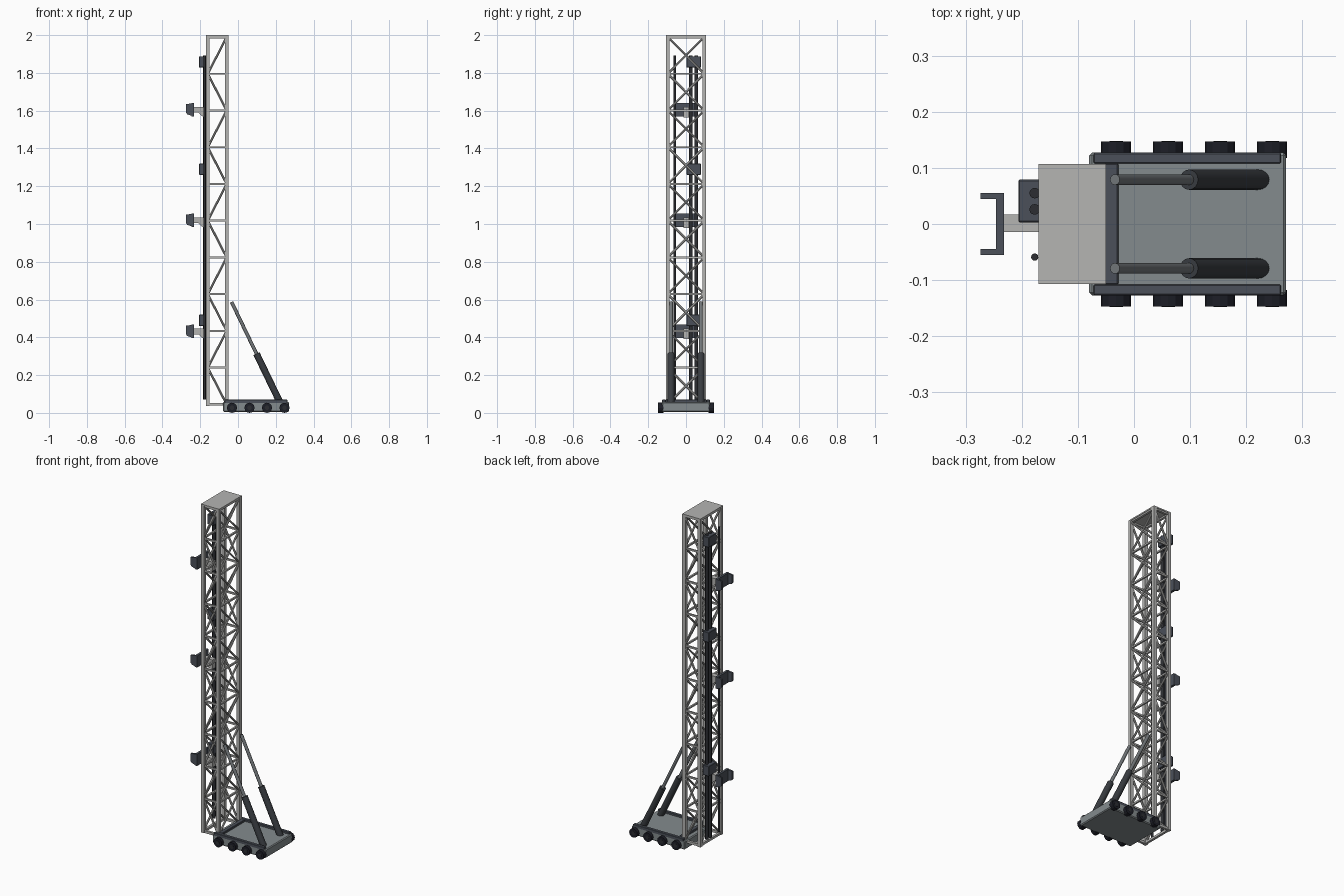
import bpy, bmesh, math
from mathutils import Vector, Matrix

if "Cube" in bpy.data.objects:
    bpy.data.objects.remove(bpy.data.objects["Cube"])


def material(name, r, g, b):
    m = bpy.data.materials.new(name)
    m.diffuse_color = (r, g, b, 1)
    m.use_nodes = True
    m.node_tree.nodes["Principled BSDF"].inputs["Base Color"].default_value = m.diffuse_color
    return m


MAST = material("light grey steel", 0.46, 0.46, 0.45)
DECK = material("deck grey", 0.23, 0.26, 0.27)
SLATE = material("slate frame", 0.07, 0.08, 0.10)
BARREL = material("dark barrel", 0.04, 0.045, 0.052)
ROD = material("piston grey", 0.17, 0.185, 0.195)
TYRE = material("wheel black", 0.012, 0.013, 0.02)
RAIL = material("rail black", 0.025, 0.027, 0.032)


def finish(name, bm, mat, bevel=0.0, smooth=False):
    bmesh.ops.recalc_face_normals(bm, faces=bm.faces)
    me = bpy.data.meshes.new(name)
    bm.to_mesh(me)
    bm.free()
    me.materials.append(mat)
    ob = bpy.data.objects.new(name, me)
    bpy.context.collection.objects.link(ob)
    if bevel:
        b = ob.modifiers.new("bevel", 'BEVEL')
        b.width, b.segments = bevel, 1
    if smooth:
        bpy.context.view_layer.objects.active = ob
        ob.select_set(True)
        bpy.ops.object.shade_smooth_by_angle(angle=math.radians(40))
        ob.select_set(False)
    return ob


def add_box(bm, x0, x1, y0, y1, z0, z1):
    m = Matrix.Translation(((x0 + x1) / 2, (y0 + y1) / 2, (z0 + z1) / 2))
    bmesh.ops.create_cube(bm, size=1, matrix=m @ Matrix.Diagonal((x1 - x0, y1 - y0, z1 - z0, 1)))


def box(name, mat, *dims, bevel=0.0):
    bm = bmesh.new()
    add_box(bm, *dims)
    return finish(name, bm, mat, bevel)


def add_tube(bm, a, b, r, sides=8):
    a, b = Vector(a), Vector(b)
    d = b - a
    m = Matrix.Translation((a + b) / 2) @ d.to_track_quat('Z', 'Y').to_matrix().to_4x4()
    bmesh.ops.create_cone(bm, cap_ends=True, segments=sides, radius1=r, radius2=r,
                          depth=d.length, matrix=m)


def tube(name, mat, a, b, r, sides=16, smooth=True):
    bm = bmesh.new()
    add_tube(bm, a, b, r, sides)
    return finish(name, bm, mat, smooth=smooth)


def prism(name, mat, xz, y0, y1):
    bm = bmesh.new()
    f = bm.faces.new([bm.verts.new((x, y0, z)) for x, z in xz])
    ext = bmesh.ops.extrude_face_region(bm, geom=[f])
    bmesh.ops.translate(bm, vec=(0, y1 - y0, 0),
                        verts=[v for v in ext['geom'] if isinstance(v, bmesh.types.BMVert)])
    return finish(name, bm, mat)


# Mast: four corner posts
X0, X1, Y, Z0, Z1, P = -0.17, -0.05, 0.107, 0.037, 2.0, 0.02
bm = bmesh.new()
for x in (X0, X1 - P):
    for y in (-Y, Y - P):
        add_box(bm, x, x + P, y, y + P, Z0, Z1 - 0.004)
finish("mast_posts", bm, MAST)
box("mast_top_plate", MAST, X0, X1, -Y, Y, Z1 - 0.008, Z1)

# Mast lattice: ten bays, single zigzag on the sides, crosses front and back
BAYS = 10
levels = [0.045 + i * (1.99 - 0.045) / BAYS for i in range(BAYS + 1)]
xa, xb, ye = X0 + P / 2, X1 - P / 2, Y - P / 2
bars, diag = bmesh.new(), bmesh.new()
for i, z in enumerate(levels):
    h = 0.007 if i in (0, BAYS) else 0.005
    for y in (-ye, ye):
        add_box(bars, xa, xb, y - h, y + h, z - h, z + h)
    for x in (xa, xb):
        add_box(bars, x - h, x + h, -ye, ye, z - h, z + h)
    if i < BAYS:
        zt = levels[i + 1]
        lo, hi = (xa, xb) if i % 2 else (xb, xa)
        for y in (-ye, ye):
            add_tube(diag, (lo, y, z), (hi, y, zt), 0.006)
        for x in (xa, xb):
            for s in (-1, 1):
                add_tube(diag, (x, -s * ye, z), (x, s * ye, zt), 0.006)
finish("mast_crossbars", bars, MAST)
finish("mast_diagonals", diag, MAST, smooth=True)

# Base deck with side rails and cross beam
box("base_body", DECK, -0.08, 0.271, -0.127, 0.127, 0.006, 0.058, bevel=0.005)
for n, s in (("front", -1), ("back", 1)):
    y0, y1 = sorted((s * 0.108, s * 0.127))
    box(n + "_side_rail", SLATE, -0.072, 0.262, y0, y1, 0.05, 0.07, bevel=0.002)
box("cross_beam", SLATE, -0.052, -0.028, -0.108, 0.108, 0.045, 0.07, bevel=0.002)

# Wheels
for s in (-1, 1):
    for i in range(4):
        x = -0.032 + i * 0.0927
        tube("wheel", TYRE, (x, s * 0.118, 0.027), (x, s * 0.147, 0.027), 0.027, 12, False)
        tube("wheel_hub", RAIL, (x, s * 0.14, 0.027), (x, s * 0.148, 0.027), 0.012, 12, False)

# Hydraulic struts
for s in (-1, 1):
    y = s * 0.079
    tube("strut_barrel", BARREL, (0.225, y, 0.05), (0.098, y, 0.313), 0.018)
    tube("strut_piston", ROD, (0.11, y, 0.288), (-0.034, y, 0.587), 0.0095)

# Vertical pipes and their brackets on the back of the mast
for name, y, r in (("pipe_a", 0.055, 0.0095), ("pipe_b", 0.026, 0.0095), ("cable_pipe", -0.059, 0.0065)):
    tube(name, RAIL, (-0.177, y, 0.07), (-0.177, y, 1.892), r, 12)
for z in (1.858, 1.29, 0.49):
    box("pipe_bracket", SLATE, -0.206, -0.165, 0.003, 0.079, z - 0.03, z + 0.03, bevel=0.002)

# Clamps: support arm, back plate and two prongs
for z in (1.605, 1.02, 0.432):
    prism("clamp_arm", MAST, [(-0.236, z + 0.014), (-0.16, z + 0.014), (-0.16, z - 0.042),
                              (-0.185, z - 0.038), (-0.21, z - 0.016), (-0.236, z - 0.016)], -0.014, 0.017)
    box("clamp_plate", SLATE, -0.246, -0.232, -0.055, 0.055, z - 0.035, z + 0.035)
    for y in (-0.055, 0.045):
        prism("clamp_prong", SLATE, [(-0.274, z + 0.03), (-0.24, z + 0.034), (-0.24, z - 0.034),
                                     (-0.268, z - 0.025), (-0.274, z - 0.018)], y, y + 0.01)
